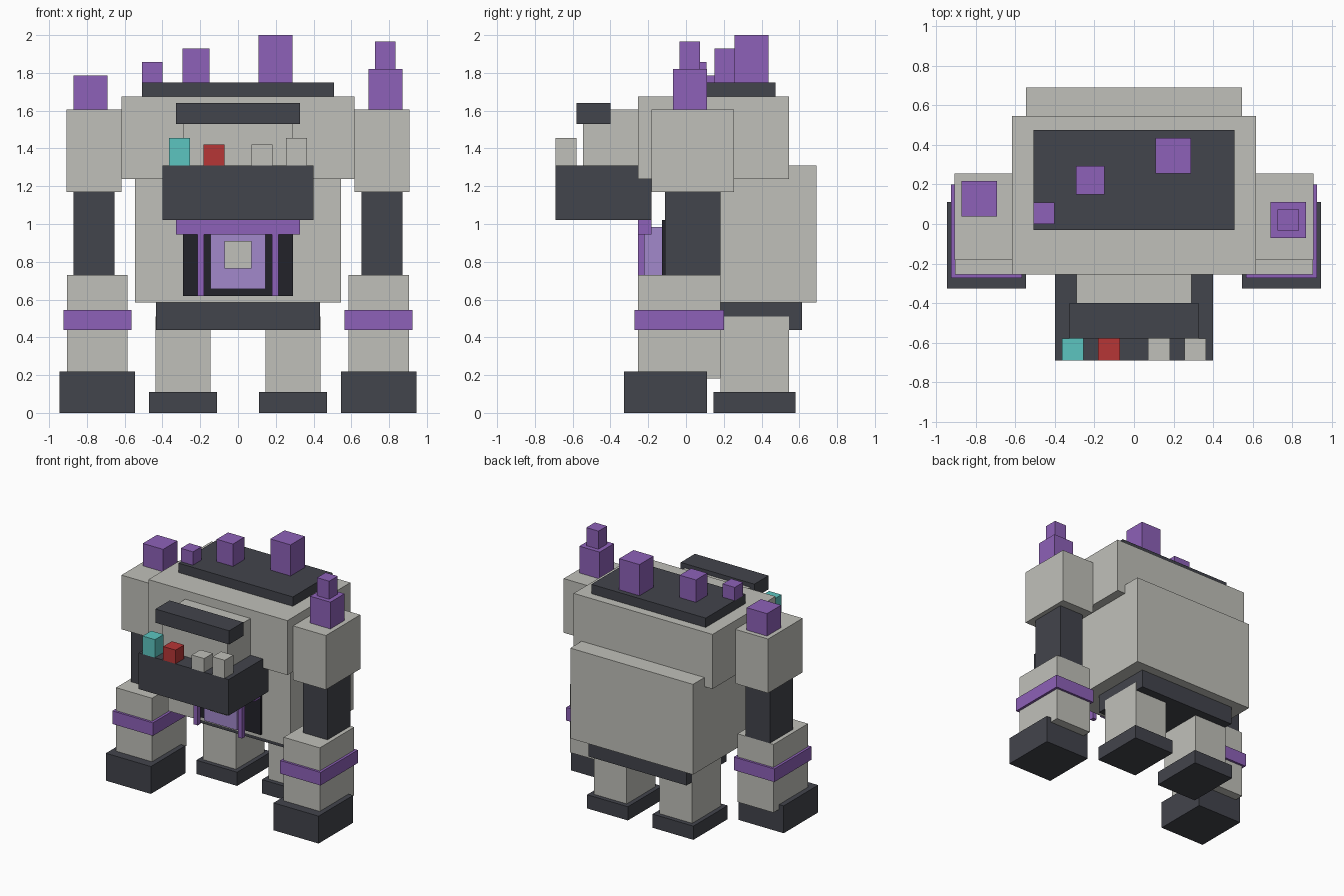
import bpy
import bmesh

cube = bpy.data.objects.get("Cube")
if cube:
    bpy.data.objects.remove(cube, do_unlink=True)


def material(name, rgb):
    mat = bpy.data.materials.new(name)
    mat.use_nodes = True
    mat.diffuse_color = (*rgb, 1)
    mat.node_tree.nodes["Principled BSDF"].inputs["Base Color"].default_value = (*rgb, 1)
    return mat


stone = material("pale stone", (0.53, 0.53, 0.49))
slate = material("dark slate", (0.055, 0.058, 0.072))
black = material("near black", (0.016, 0.016, 0.023))
purple = material("purple crystal", (0.27, 0.12, 0.48))
lilac = material("lilac", (0.36, 0.25, 0.60))
teal = material("teal", (0.107, 0.56, 0.53))
red = material("red", (0.47, 0.037, 0.037))


def box(name, mat, x, y, z):
    """Flat-faced block given its (min, max) range on each axis."""
    bm = bmesh.new()
    bmesh.ops.create_cube(bm, size=1)
    for v in bm.verts:
        v.co = [r[0] if c < 0 else r[1] for c, r in zip(v.co, (x, y, z))]
    mesh = bpy.data.meshes.new(name)
    bm.to_mesh(mesh)
    bm.free()
    mesh.materials.append(mat)
    obj = bpy.data.objects.new(name, mesh)
    bpy.context.collection.objects.link(obj)
    return obj


def wide(name, mat, half, y, z):
    """Block centred on x."""
    return box(name, mat, (-half, half), y, z)


def pair(name, mat, x, y, z):
    """Matching blocks on both sides."""
    box("left_" + name, mat, x, y, z)
    box("right_" + name, mat, (-x[1], -x[0]), y, z)


# Torso and hips
wide("lower_torso", stone, 0.545, (-0.11, 0.69), (0.585, 1.31))
wide("upper_torso", stone, 0.617, (-0.255, 0.545), (1.237, 1.675))
wide("back_plate", slate, 0.508, (-0.03, 0.475), (1.675, 1.75))
wide("hips", slate, 0.435, (0.11, 0.615), (0.44, 0.585))

# Head and jaw
wide("head", stone, 0.29, (-0.545, -0.25), (1.31, 1.605))
wide("brow", slate, 0.327, (-0.58, -0.40), (1.53, 1.64))
wide("jaw", slate, 0.40, (-0.69, -0.182), (1.02, 1.31))
teeth = [(teal, -0.31, 1.455), (red, -0.127, 1.42), (stone, 0.127, 1.42), (stone, 0.31, 1.455)]
for i, (mat, x, top) in enumerate(teeth):
    box(f"tooth_{i + 1}", mat, (x - 0.055, x + 0.055), (-0.69, -0.58), (1.31, top))

# Belly gate
wide("gate_recess", black, 0.29, (-0.127, -0.10), (0.62, 1.02))
wide("gate_panel", lilac, 0.146, (-0.22, -0.127), (0.655, 0.985))
wide("gate_emblem", stone, 0.072, (-0.25, -0.22), (0.765, 0.91))
wide("gate_lintel", purple, 0.327, (-0.255, -0.182), (0.945, 1.02))
pair("gate_post", purple, (0.18, 0.215), (-0.255, -0.22), (0.62, 0.945))

# Arms
pair("shoulder", stone, (0.617, 0.908), (-0.182, 0.255), (1.17, 1.605))
pair("upper_arm", slate, (0.655, 0.872), (-0.11, 0.182), (0.73, 1.17))
pair("forearm", stone, (0.585, 0.905), (-0.255, 0.182), (0.182, 0.73))
pair("cuff", purple, (0.565, 0.925), (-0.273, 0.2), (0.44, 0.545))
pair("fist", slate, (0.545, 0.945), (-0.327, 0.11), (0, 0.22))

# Legs
pair("leg", stone, (0.145, 0.437), (0.182, 0.545), (0.11, 0.51))
pair("foot", slate, (0.11, 0.472), (0.146, 0.58), (0, 0.11))

# Crystals: centre x, centre y, half width, bottom, top
crystals = {
    "right_shoulder_crystal": (-0.782, 0.128, 0.09, 1.605, 1.785),
    "left_shoulder_crystal": (0.78, 0.02, 0.09, 1.605, 1.82),
    "left_shoulder_crystal_tip": (0.78, 0.02, 0.054, 1.82, 1.965),
    "small_back_crystal": (-0.455, 0.055, 0.054, 1.75, 1.857),
    "middle_back_crystal": (-0.222, 0.222, 0.072, 1.75, 1.93),
    "large_back_crystal": (0.198, 0.346, 0.09, 1.75, 2.0),
}
for name, (x, y, h, low, top) in crystals.items():
    box(name, purple, (x - h, x + h), (y - h, y + h), (low, top))
